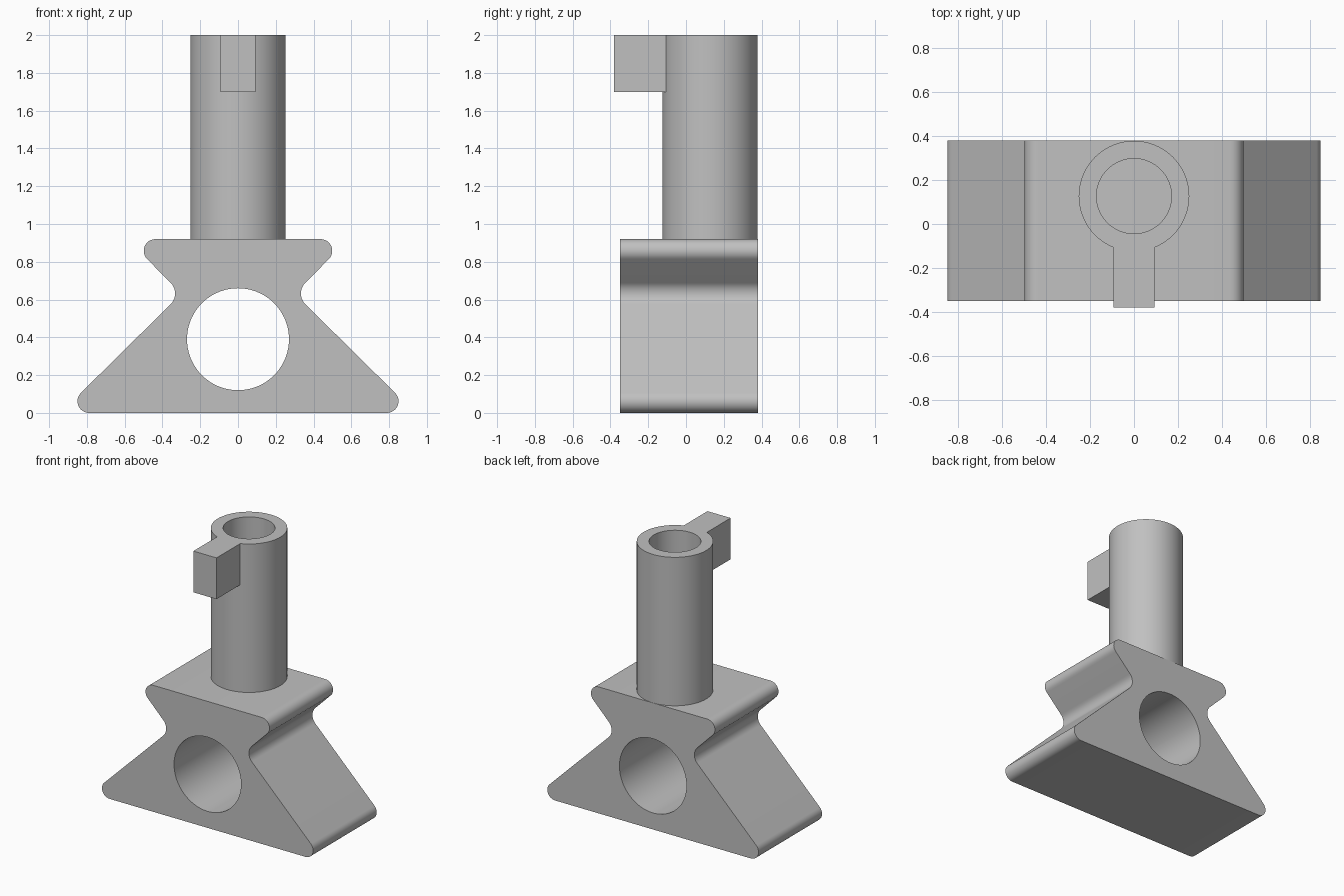
import bpy
import bmesh
from math import cos, sin, radians, tau
from mathutils import Vector

if "Cube" in bpy.data.objects:
    bpy.data.objects.remove(bpy.data.objects["Cube"])

# Material
grey = bpy.data.materials.new("plain grey")
grey.use_nodes = True
colour = (0.53, 0.53, 0.53, 1)
grey.diffuse_color = colour
grey.node_tree.nodes["Principled BSDF"].inputs["Base Color"].default_value = colour

FRONT, BACK, TOP = -0.35, 0.38, 0.92


def finish(name, bm):
    bmesh.ops.recalc_face_normals(bm, faces=bm.faces)
    mesh = bpy.data.meshes.new(name)
    bm.to_mesh(mesh)
    bm.free()
    mesh.materials.append(grey)
    obj = bpy.data.objects.new(name, mesh)
    bpy.context.collection.objects.link(obj)
    return obj


def smooth(obj):
    bpy.ops.object.select_all(action="DESELECT")
    obj.select_set(True)
    bpy.context.view_layer.objects.active = obj
    bpy.ops.object.shade_smooth_by_angle(angle=radians(30))


def arc(x, z, radius, start, end, steps=12):
    angles = [radians(start + (end - start) * i / steps) for i in range(steps + 1)]
    return [(x + radius * cos(a), z + radius * sin(a)) for a in angles]


def prism(name, outline, y0, y1):
    bm = bmesh.new()
    face = bm.faces.new([bm.verts.new((x, y0, z)) for x, z in outline])
    grown = bmesh.ops.extrude_face_region(bm, geom=[face])["geom"]
    verts = [v for v in grown if isinstance(v, bmesh.types.BMVert)]
    bmesh.ops.translate(bm, verts=verts, vec=(0, y1 - y0, 0))
    return finish(name, bm)


# Base block: rounded foot, waist and shoulder, mirrored
half = (arc(0.788, 0.062, 0.062, -90, 45)
        + arc(0.413, 0.632, 0.08, 225, 135)
        + arc(0.437, TOP - 0.062, 0.062, -45, 90))
base = prism("base_block", half + [(-x, z) for x, z in reversed(half)], FRONT, BACK)

# Round hole through the base
cutter = prism("hole_cutter", arc(0, 0.39, 0.27, 0, 360, 72)[:-1], FRONT - 0.1, BACK + 0.1)
cutter.hide_render = True
cut = base.modifiers.new("hole", "BOOLEAN")
cut.operation = "DIFFERENCE"
cut.solver = "EXACT"
cut.object = cutter
bpy.ops.object.select_all(action="DESELECT")
bpy.context.view_layer.objects.active = base
base.select_set(True)
bpy.ops.object.modifier_apply(modifier=cut.name)
bpy.data.objects.remove(cutter)
smooth(base)

# Hollow post, lathed; the base top closes its bore
bm = bmesh.new()
profile = [(0.171, TOP - 0.02), (0.171, 2), (0.252, 2), (0.252, TOP - 0.02)]
ring = [bm.verts.new((r, 0, z)) for r, z in profile]
edges = [bm.edges.new((ring[i], ring[(i + 1) % 4])) for i in range(4)]
bmesh.ops.spin(bm, geom=ring + edges, cent=(0, 0, 0), axis=(0, 0, 1),
               angle=tau, steps=72, use_merge=True)
bmesh.ops.remove_doubles(bm, verts=bm.verts, dist=0.0001)
bmesh.ops.translate(bm, verts=bm.verts, vec=Vector((0, 0.127, 0)))
smooth(finish("hollow_post", bm))

# Lug at the top of the post
lug = [(-0.093, 1.7), (0.093, 1.7), (0.093, 2), (-0.093, 2)]
prism("front_lug", lug, -0.38, -0.06)
